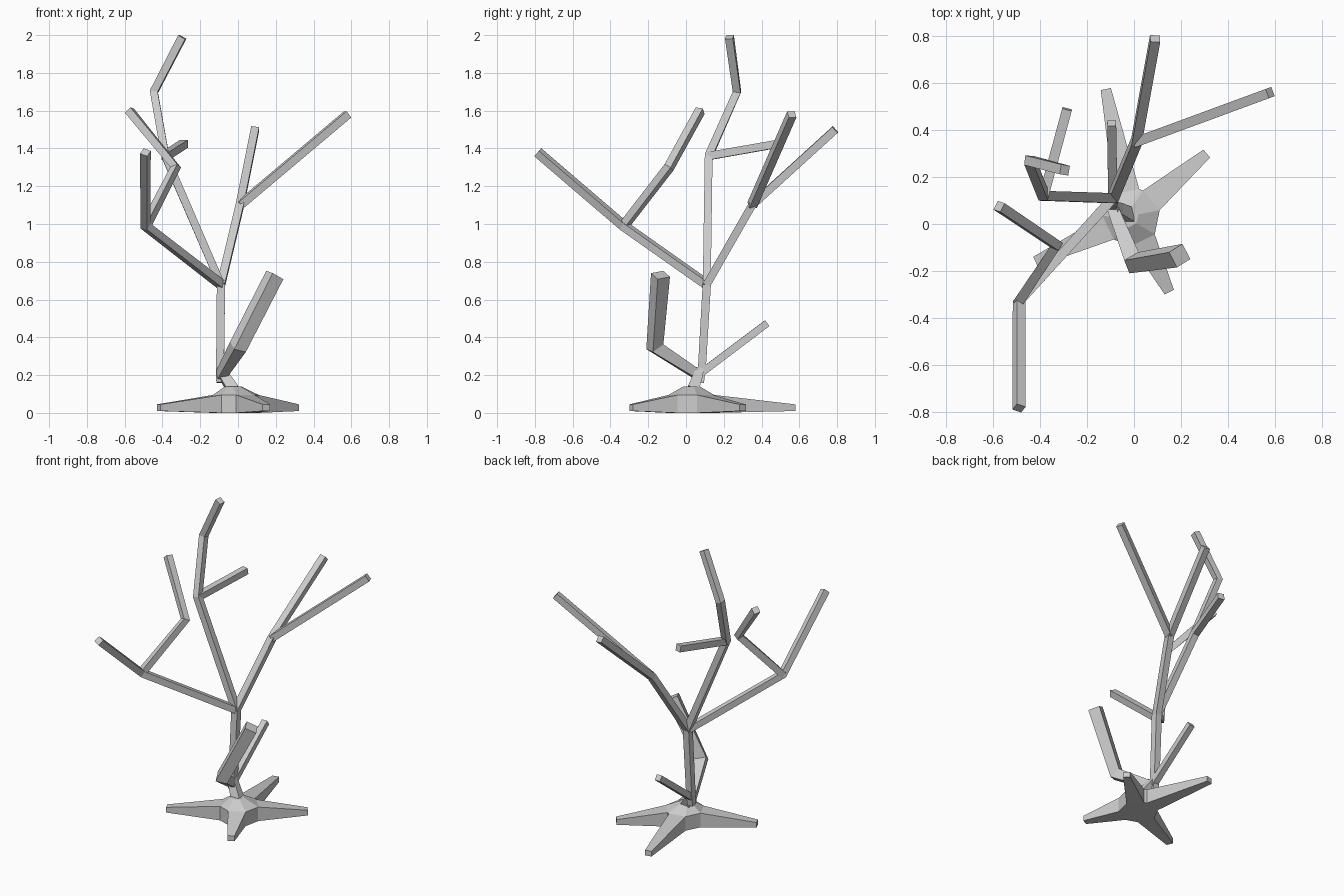
import bpy
import bmesh
from mathutils import Vector

cube = bpy.data.objects.get("Cube")
if cube:
    bpy.data.objects.remove(cube)

grey = bpy.data.materials.new("light grey wood")
grey.use_nodes = True
grey.diffuse_color = (0.6, 0.6, 0.6, 1)
grey.node_tree.nodes["Principled BSDF"].inputs["Base Color"].default_value = (0.6, 0.6, 0.6, 1)


def limb(name, points, radii):
    """Square-section tube through points, mitred at the bends."""
    pts = [Vector(p) for p in points]
    bm = bmesh.new()
    rings = []
    for i, p in enumerate(pts):
        before = (p - pts[i - 1]).normalized() if i else None
        after = (pts[i + 1] - p).normalized() if i < len(pts) - 1 else None
        along = ((before or after) + (after or before)).normalized()
        if i == 0:
            ref = Vector((1, 0, 0)) if abs(along.z) > 0.8 else Vector((0, 0, 1))
            side = ref.cross(along).normalized()
        side = (side - along * side.dot(along)).normalized()
        up = along.cross(side)
        r = radii[i]
        rings.append([bm.verts.new(p + r * (side * a + up * b))
                      for a, b in ((1, 1), (-1, 1), (-1, -1), (1, -1))])
    for low, high in zip(rings, rings[1:]):
        for k in range(4):
            n = (k + 1) % 4
            bm.faces.new((low[k], low[n], high[n], high[k]))
    bm.faces.new(rings[0][::-1])
    bm.faces.new(rings[-1])
    finish(name, bm)


def finish(name, bm):
    bmesh.ops.recalc_face_normals(bm, faces=bm.faces)
    mesh = bpy.data.meshes.new(name)
    bm.to_mesh(mesh)
    bm.free()
    mesh.materials.append(grey)
    bpy.context.collection.objects.link(bpy.data.objects.new(name, mesh))


# Main joints
hub = Vector((-0.01, 0.03, 0))
fork = (-0.09, 0.065, 0.2)
crown = (-0.09, 0.11, 0.68)
front_knot = (-0.49, -0.33, 0.99)
top_knot = (-0.385, 0.12, 1.36)
back_knot = (0.01, 0.35, 1.1)

# Root star: tapered arms around a low hub
root_tips = [(0.31, 0.3), (-0.12, 0.575), (-0.42, -0.16), (0.15, -0.29)]
bm = bmesh.new()
top_ring, low_ring, neck = [], [], []
arms = []
for x, y in root_tips:
    tip = Vector((x, y, 0))
    out = (tip - hub).normalized()
    side = Vector((-out.y, out.x, 0))
    arm = []
    for centre, half, low, high in ((hub + out * 0.11, 0.055, 0, 0.095),
                                    (tip, 0.022, 0.01, 0.045)):
        arm.append([bm.verts.new(centre + side * s * half + Vector((0, 0, z)))
                    for s, z in ((-1, low), (1, low), (1, high), (-1, high))])
    for k in range(4):
        n = (k + 1) % 4
        bm.faces.new((arm[0][k], arm[0][n], arm[1][n], arm[1][k]))
    bm.faces.new(arm[1])
    low_ring += arm[0][:2]
    top_ring += [arm[0][3], arm[0][2]]
    for v in arm[0][3], arm[0][2]:
        offset = (v.co - hub) * 0.36
        neck.append(bm.verts.new((hub.x - 0.015 + offset.x, hub.y + offset.y, 0.14)))
bm.faces.new(low_ring)
bm.faces.new(neck)
for k in range(8):
    n = (k + 1) % 8
    bm.faces.new((top_ring[k], top_ring[n], neck[n], neck[k]))
    if k % 2:
        bm.faces.new((low_ring[k], low_ring[n], top_ring[n], top_ring[k]))
finish("root_star", bm)

# Trunk
limb("trunk_foot", [(-0.025, 0.035, 0.12), (-0.07, 0.06, 0.19), (-0.09, 0.07, 0.23)],
     [0.03, 0.026, 0.022])
limb("trunk", [(-0.095, 0.075, 0.16), (-0.095, 0.085, 0.25), crown], [0.02, 0.021, 0.022])

# Low branches
limb("stout_front_branch", [fork, (0, -0.165, 0.35), (0.195, -0.135, 0.73)],
     [0.024, 0.036, 0.037])
limb("low_back_branch", [fork, (-0.095, 0.43, 0.475)], [0.02, 0.019])

# Crown branches, each forking once
thin = [0.021] * 4
limb("front_branch", [crown, front_knot, (-0.49, -0.785, 1.38)], thin)
limb("front_branch_fork", [front_knot, (-0.33, -0.09, 1.3), (-0.575, 0.075, 1.6)], thin)
limb("top_branch", [crown, top_knot, (-0.445, 0.27, 1.7), (-0.295, 0.23, 1.99)], thin)
limb("top_branch_fork", [top_knot, (-0.285, 0.49, 1.425)], thin)
limb("back_branch", [crown, back_knot, (0.09, 0.79, 1.5)], thin)
limb("back_branch_fork", [back_knot, (0.58, 0.56, 1.58)], thin)
